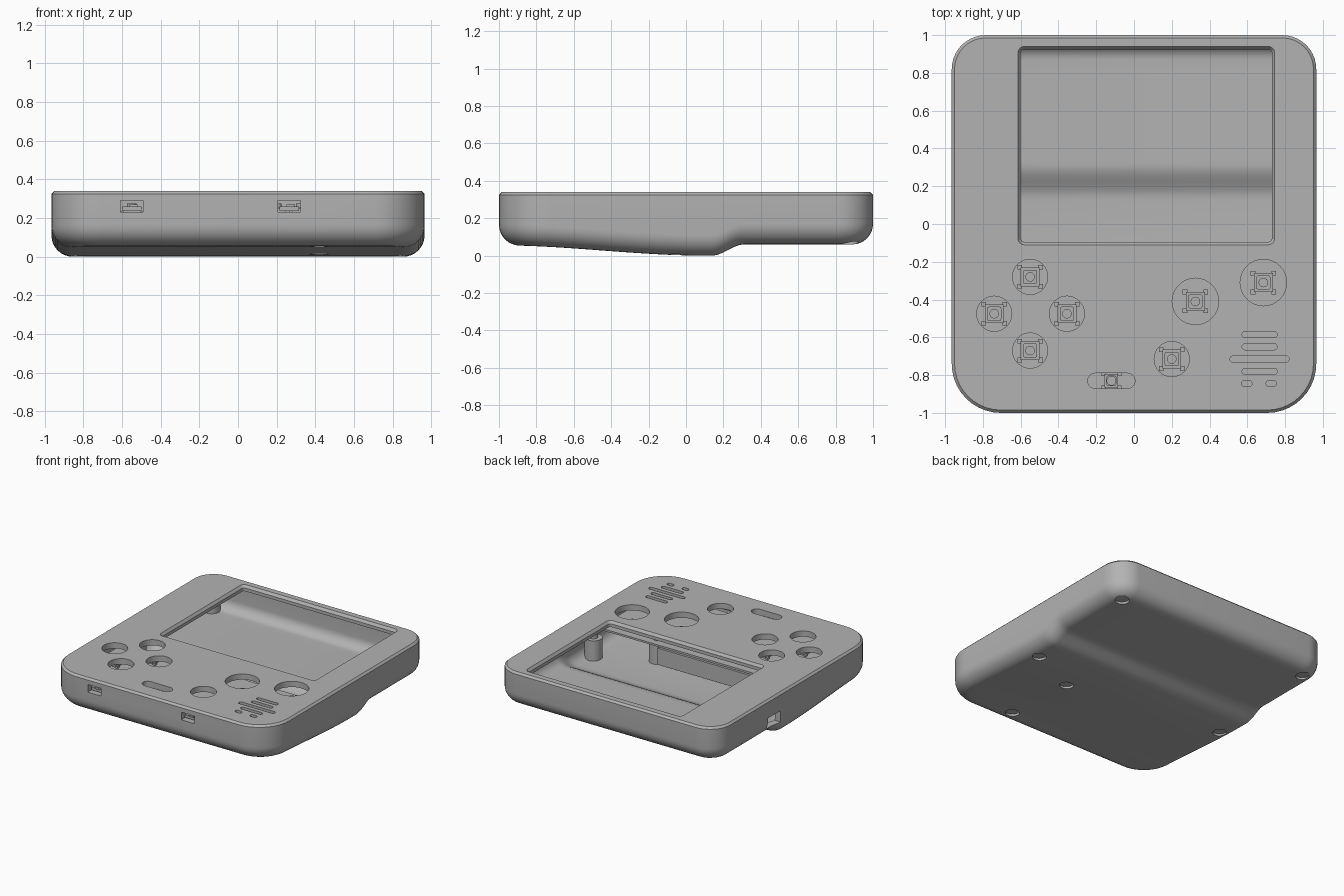
import bpy, bmesh
from math import sin, cos, pi, radians

if "Cube" in bpy.data.objects:
    bpy.data.objects.remove(bpy.data.objects["Cube"])

grey = bpy.data.materials.new("plain grey")
grey.use_nodes = True
grey.diffuse_color = (0.45, 0.45, 0.45, 1)
grey.node_tree.nodes["Principled BSDF"].inputs["Base Color"].default_value = grey.diffuse_color

W, L, H = 0.965, 1.0, 0.34          # half width, half length, height
R_FRONT, R_BACK = 0.26, 0.18        # plan corner radii


def smoothstep(a, b, v):
    t = min(1, max(0, (v - a) / (b - a)))
    return t * t * (3 - 2 * t)


def floor_z(y):
    """Underside profile: shallow grip bulge with a step behind it."""
    return 0.055 * (1 - smoothstep(-1, 0.1, y)) + 0.06 * smoothstep(0.14, 0.31, y)


def finish(name, bm, smooth=True):
    bmesh.ops.recalc_face_normals(bm, faces=bm.faces)
    mesh = bpy.data.meshes.new(name)
    bm.to_mesh(mesh)
    bm.free()
    mesh.materials.append(grey)
    obj = bpy.data.objects.new(name, mesh)
    bpy.context.collection.objects.link(obj)
    if smooth:
        shade(obj)
    return obj


def shade(obj):
    bpy.ops.object.select_all(action='DESELECT')
    obj.select_set(True)
    bpy.context.view_layer.objects.active = obj
    bpy.ops.object.shade_smooth_by_angle(angle=radians(30))


def half_outline(inset, steps=10, rows=70):
    """Right half of the case outline, front to back."""
    pts = []
    for k in range(steps + 1):
        a = -pi / 2 + pi / 2 * k / steps
        r = R_FRONT - inset
        pts.append((W - R_FRONT + r * cos(a), R_FRONT - L + r * sin(a)))
    span = 2 * L - R_FRONT - R_BACK
    pts += [(W - inset, R_FRONT - L + span * k / rows) for k in range(1, rows)]
    for k in range(steps + 1):
        a = pi / 2 * k / steps
        r = R_BACK - inset
        pts.append((W - R_BACK + r * cos(a), L - R_BACK + r * sin(a)))
    return pts


def case_solid(name, inset, lift, fillet, top, chamfer):
    """Closed tray shape with a filleted, contoured underside."""
    bm = bmesh.new()
    levels = []
    for k in range(9):
        a = pi / 2 * k / 8
        levels.append((inset + fillet * (1 - sin(a)), lift + fillet * (1 - cos(a)), True))
    levels.append((inset, top - chamfer, False))
    if chamfer:
        levels.append((inset + chamfer, top, False))
    rings = []
    for d, z, follow in levels:
        half = half_outline(d)
        loop = half + [(-x, y) for x, y in reversed(half)]
        rings.append([bm.verts.new((x, y, z + floor_z(y) * follow)) for x, y in loop])
    n = len(rings[0])
    for lo, hi in zip(rings, rings[1:]):
        for i in range(n):
            j = (i + 1) % n
            bm.faces.new((lo[i], lo[j], hi[j], hi[i]))
    for i in range(n // 2 - 1):
        bm.faces.new((rings[0][i], rings[0][i + 1], rings[0][n - 2 - i], rings[0][n - 1 - i]))
    bm.faces.new(rings[-1])
    return finish(name, bm, False)


def rounded_prism(bm, x, y, hx, hy, r, z0, z1, flare=0, seg=8):
    """Upright rounded-rectangle prism; flare widens its top."""
    rings = []
    for z, g in ((z0, 0), (z1, flare)):
        ring = []
        for q, (sx, sy) in enumerate(((1, 1), (-1, 1), (-1, -1), (1, -1))):
            for k in range(seg + 1):
                a = pi / 2 * (q + k / seg)
                ring.append(bm.verts.new((x + sx * (hx - r) + (r + g) * cos(a),
                                          y + sy * (hy - r) + (r + g) * sin(a), z)))
        rings.append(ring)
    n = len(rings[0])
    for i in range(n):
        j = (i + 1) % n
        bm.faces.new((rings[0][i], rings[0][j], rings[1][j], rings[1][i]))
    bm.faces.new(rings[0][::-1])
    bm.faces.new(rings[1])
    bmesh.ops.remove_doubles(bm, verts=rings[0] + rings[1], dist=1e-5)


def disc(bm, x, y, r, z0, z1):
    rounded_prism(bm, x, y, r, r, r, z0, z1)


def box(bm, x0, x1, y0, y1, z0, z1):
    vs = bmesh.ops.create_cube(bm, size=1)["verts"]
    for v in vs:
        v.co = ((x0 + x1) / 2 + v.co.x * (x1 - x0), (y0 + y1) / 2 + v.co.y * (y1 - y0),
                (z0 + z1) / 2 + v.co.z * (z1 - z0))


def cut(target, cutter):
    mod = target.modifiers.new("cut", 'BOOLEAN')
    mod.operation, mod.solver, mod.object = 'DIFFERENCE', 'EXACT', cutter
    bpy.context.view_layer.objects.active = target
    bpy.ops.object.modifier_apply(modifier=mod.name)
    bpy.data.objects.remove(cutter)


small_buttons = [(-0.55, -0.28), (-0.74, -0.475), (-0.355, -0.475), (-0.55, -0.67), (0.2, -0.715)]
large_buttons = [(0.325, -0.41), (0.685, -0.31)]
screws = [(s * 0.84, y) for s in (-1, 1) for y in (0.87, -0.05)] + [(0.42, -0.25), (0.42, -0.85)]
ports = (-0.55, 0.265)

# Hollow case
case = case_solid("case", 0, 0, 0.11, H, 0.015)
cut(case, case_solid("cavity", 0.05, 0.04, 0.08, 0.295, 0))

# Button, slider and speaker openings in the top
bm = bmesh.new()
for x, y in small_buttons:
    disc(bm, x, y, 0.093, 0.27, 0.4)
for x, y in large_buttons:
    disc(bm, x, y, 0.123, 0.27, 0.4)
rounded_prism(bm, -0.12, -0.83, 0.125, 0.04, 0.04, 0.27, 0.4)
speaker = [(0.665, -0.585, 0.093), (0.665, -0.65, 0.093), (0.665, -0.715, 0.157),
           (0.665, -0.78, 0.093), (0.597, -0.845, 0.028), (0.727, -0.845, 0.028)]
for x, y, half in speaker:
    rounded_prism(bm, x, y, half, 0.016, 0.016, 0.27, 0.4)
# Side port, front ports and screw recesses
box(bm, -1.1, -0.88, 0.2, 0.36, 0.11, 0.2)
for x in ports:
    box(bm, x - 0.058, x + 0.058, -1.1, -0.93, 0.23, 0.29)
for x, y in screws:
    disc(bm, x, y, 0.05, -0.1, floor_z(y) + 0.018)
cut(case, finish("openings", bm, False))

# Screen window with a bevelled rim
for z0, z1, flare in ((0.25, 0.4, 0), (0.32, 0.36, 0.03)):
    bm = bmesh.new()
    rounded_prism(bm, 0.065, 0.415, 0.665, 0.51, 0.02, z0, z1, flare)
    cut(case, finish("window_cutter", bm, False))
shade(case)

# Screw posts with narrow tips
bm = bmesh.new()
for x, y in screws:
    disc(bm, x, y, 0.065, floor_z(y) + 0.03, 0.2)
    disc(bm, x, y, 0.03, 0.2, 0.3)
finish("screw_posts", bm)

# Circuit board and battery box under the controls
bm = bmesh.new()
box(bm, -0.88, 0.88, -0.9, -0.17, 0.205, 0.22)
finish("circuit_board", bm, False)
bm = bmesh.new()
box(bm, -0.72, 0.36, -0.8, -0.16, 0.07, 0.2)
finish("battery_box", bm, False)

# Push switches: base, corner legs, raised cap and round plunger
bm = bmesh.new()
for x, y in small_buttons + large_buttons + [(-0.12, -0.83)]:
    h = 0.036 if y == -0.83 else 0.05
    box(bm, x - h, x + h, y - h, y + h, 0.22, 0.25)
    for sx in (-1, 1):
        for sy in (-1, 1):
            box(bm, x + sx * (h + 0.005) - 0.012, x + sx * (h + 0.005) + 0.012,
                y + sy * h - 0.012, y + sy * h + 0.012, 0.22, 0.235)
    rounded_prism(bm, x, y, h * 0.75, h * 0.75, 0.01, 0.25, 0.258, seg=2)
    disc(bm, x, y, 0.025, 0.258, 0.275)
finish("push_switches", bm)

# Connectors seated in the front ports
bm = bmesh.new()
for x in ports:
    box(bm, x - 0.05, x + 0.05, -0.965, -0.9, 0.237, 0.26)
    box(bm, x - 0.015, x + 0.03, -0.975, -0.9, 0.258, 0.27)
finish("port_connectors", bm, False)
